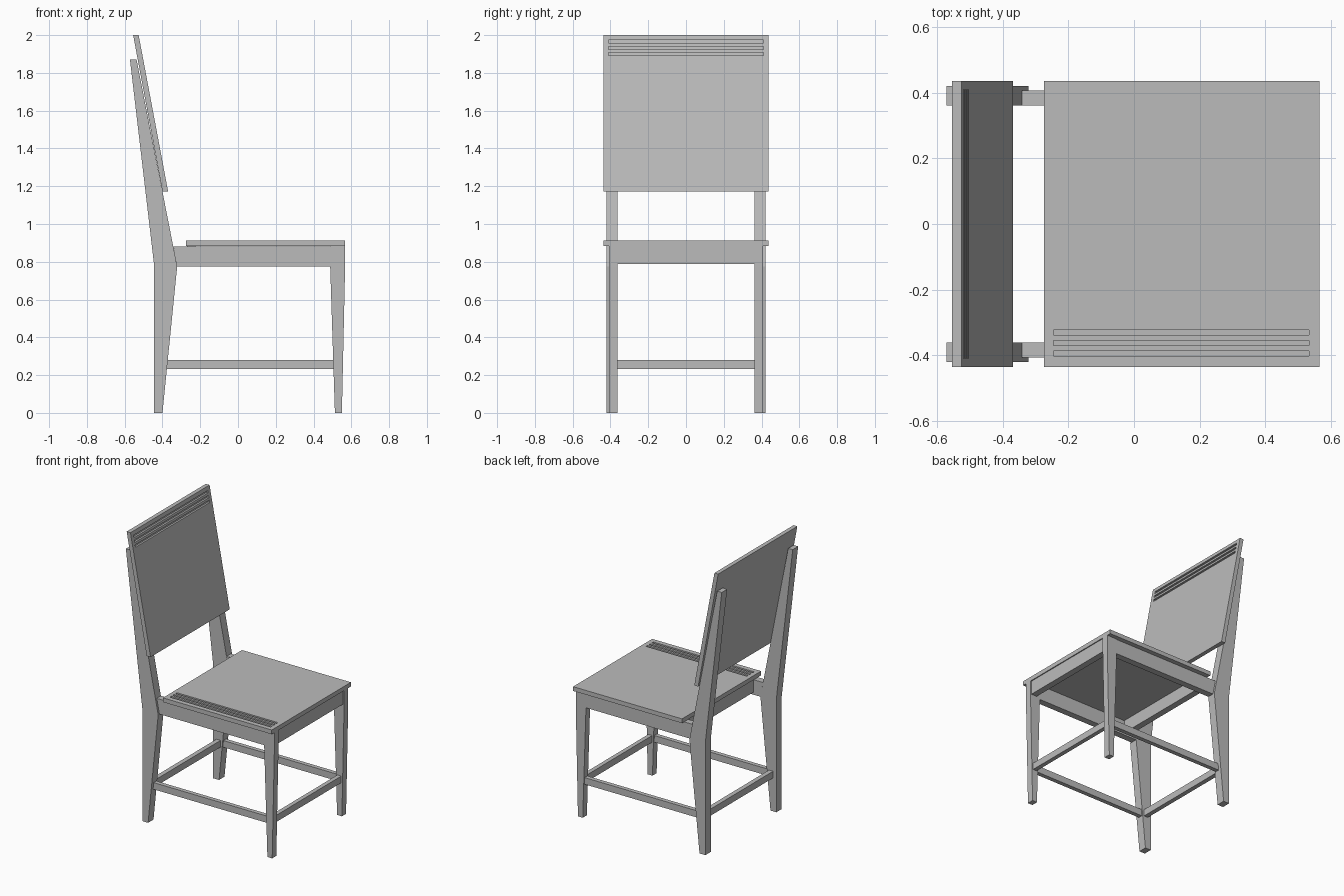
import bpy
import bmesh

if "Cube" in bpy.data.objects:
    bpy.data.objects.remove(bpy.data.objects["Cube"], do_unlink=True)

grey = bpy.data.materials.new("plain grey")
grey.use_nodes = True
grey.diffuse_color = (0.5, 0.5, 0.5, 1)
grey.node_tree.nodes["Principled BSDF"].inputs["Base Color"].default_value = (0.5, 0.5, 0.5, 1)


def prism(name, profile, y0, y1):
    """Extrude an x-z side profile from y0 to y1."""
    bm = bmesh.new()
    face = bm.faces.new([bm.verts.new((x, y0, z)) for x, z in profile])
    top = bmesh.ops.extrude_face_region(bm, geom=[face])["geom"]
    bmesh.ops.translate(bm, vec=(0, y1 - y0, 0),
                        verts=[v for v in top if isinstance(v, bmesh.types.BMVert)])
    bmesh.ops.recalc_face_normals(bm, faces=bm.faces)
    mesh = bpy.data.meshes.new(name)
    bm.to_mesh(mesh)
    bm.free()
    mesh.materials.append(grey)
    obj = bpy.data.objects.new(name, mesh)
    bpy.context.collection.objects.link(obj)
    return obj


def bar(name, x0, x1, y0, y1, z0, z1):
    return prism(name, [(x0, z0), (x1, z0), (x1, z1), (x0, z1)], y0, y1)


def carve(obj, cutter):
    """Cut a groove and discard the cutter."""
    cutter.hide_render = True
    mod = obj.modifiers.new("groove", "BOOLEAN")
    mod.operation = "DIFFERENCE"
    mod.solver = "EXACT"
    mod.object = cutter
    bpy.context.view_layer.objects.active = obj
    bpy.ops.object.modifier_apply(modifier=mod.name)
    bpy.data.objects.remove(cutter, do_unlink=True)


# Legs, side rails and side stretchers, mirrored across y
back_leg = [(-0.445, 0), (-0.40, 0), (-0.322, 0.775), (-0.537, 1.87),
            (-0.572, 1.87), (-0.445, 0.79)]
front_leg = [(0.513, 0), (0.55, 0), (0.567, 0.775), (0.567, 0.885),
             (0.488, 0.885), (0.488, 0.775)]
for side, s in (("left", 1), ("right", -1)):
    def span(a, b):
        return sorted((s * a, s * b))
    prism(side + "_back_leg", back_leg, *span(0.362, 0.422))
    prism(side + "_front_leg", front_leg, *span(0.362, 0.408))
    prism(side + "_side_rail", [(-0.322, 0.775), (0.488, 0.775), (0.488, 0.88), (-0.342, 0.88)],
          *span(0.362, 0.408))
    prism(side + "_side_stretcher", [(-0.38, 0.233), (0.51, 0.233), (0.51, 0.28), (-0.38, 0.28)],
          *span(0.37, 0.4))

# Cross rails and stretchers
bar("front_rail", 0.515, 0.56, -0.362, 0.362, 0.787, 0.885)
bar("back_rail", -0.27, -0.225, -0.362, 0.362, 0.793, 0.885)
bar("front_stretcher", 0.515, 0.545, -0.362, 0.362, 0.233, 0.28)
bar("back_stretcher", -0.42, -0.388, -0.362, 0.362, 0.233, 0.28)

# Seat with three grooves along its side
seat = bar("seat", -0.275, 0.567, -0.437, 0.437, 0.883, 0.913)
for i in range(3):
    y = -0.403 + 0.032 * i
    carve(seat, bar("cutter", -0.245, 0.535, y, y + 0.016, 0.9, 0.95))

# Leaning back panel with three grooves near its top
panel = prism("back_panel", [(-0.555, 2), (-0.526, 2), (-0.37, 1.172), (-0.4, 1.172)],
              -0.437, 0.437)


def panel_front(z):
    return -0.526 + (2 - z) * 0.1884


for i in range(3):
    z0 = 1.893 + 0.032 * i
    z1 = z0 + 0.016
    a, b = panel_front(z0), panel_front(z1)
    carve(panel, prism("cutter", [(a - 0.013, z0), (a + 0.03, z0), (b + 0.03, z1), (b - 0.013, z1)],
                       -0.41, 0.41))
